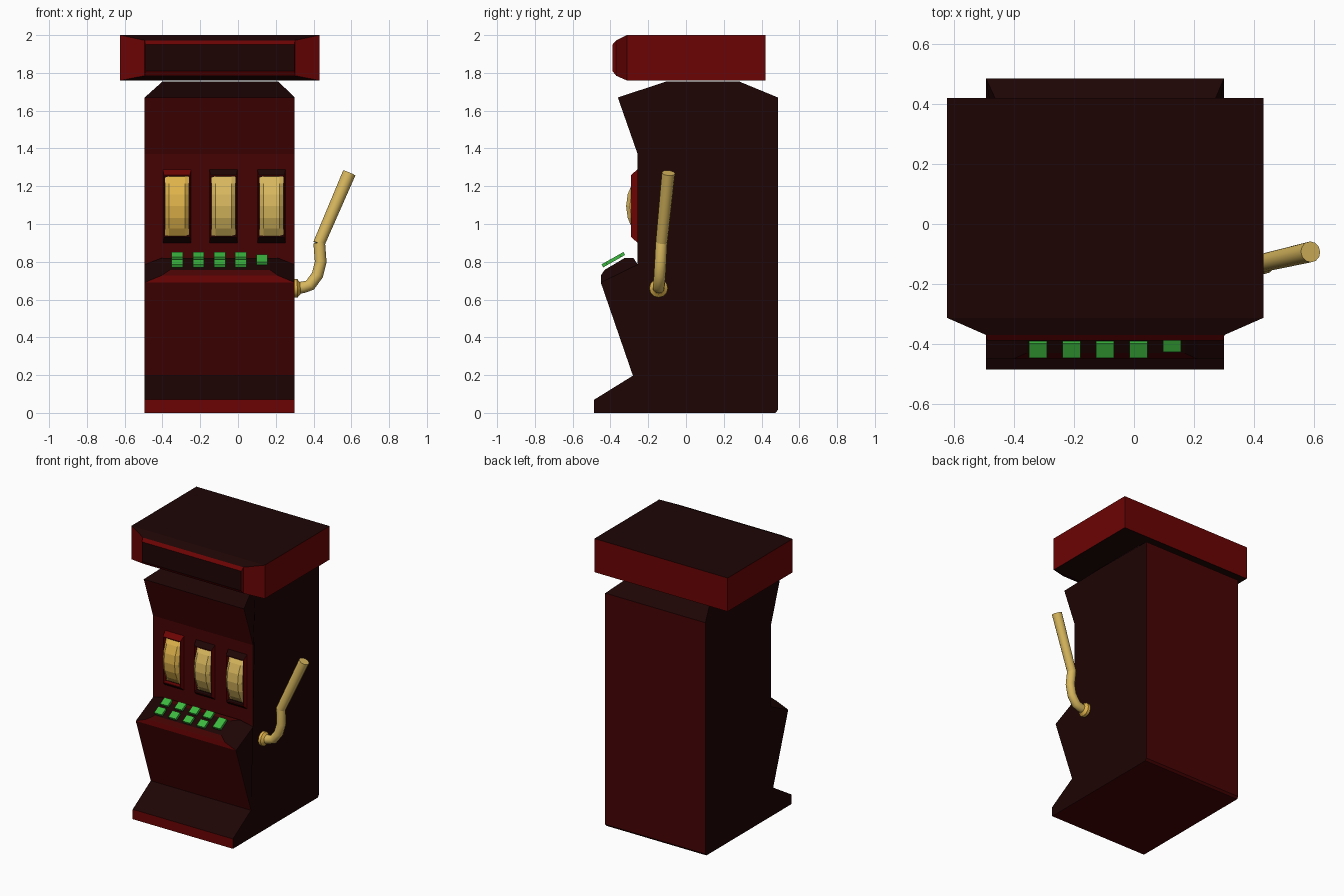
import bpy, bmesh, math
from mathutils import Vector, Matrix

if "Cube" in bpy.data.objects:
    bpy.data.objects.remove(bpy.data.objects["Cube"])


def mat(name, rgb):
    m = bpy.data.materials.new(name)
    m.diffuse_color = (*rgb, 1)
    m.use_nodes = True
    m.node_tree.nodes["Principled BSDF"].inputs["Base Color"].default_value = m.diffuse_color
    return m


BRIGHT = mat("bright red", (0.148, 0.001, 0.001))
MID = mat("deep red", (0.062, 0.0008, 0.0008))
DARK = mat("dark maroon", (0.0125, 0.0012, 0.0012))
GOLD = mat("gold", (0.74, 0.45, 0.07))
PALE = mat("pale gold", (0.68, 0.47, 0.11))
GREEN = mat("green", (0.045, 0.48, 0.05))


def loft(name, rings, mats, rule=None):
    """Closed solid through rings of points; rule(normal, centre) picks a material."""
    bm = bmesh.new()
    vs = [[bm.verts.new(p) for p in r] for r in rings]
    n = len(rings[0])
    for a, b in zip(vs, vs[1:]):
        for i in range(n):
            bm.faces.new((a[i], a[(i + 1) % n], b[(i + 1) % n], b[i]))
    bm.faces.new(vs[0])
    bm.faces.new(vs[-1])
    bmesh.ops.recalc_face_normals(bm, faces=bm.faces)
    if rule:
        for f in bm.faces:
            f.material_index = rule(f.normal, f.calc_center_median())
    me = bpy.data.meshes.new(name)
    bm.to_mesh(me)
    bm.free()
    for m in mats:
        me.materials.append(m)
    ob = bpy.data.objects.new(name, me)
    bpy.context.collection.objects.link(ob)
    return ob


def rect(x0, x1, z0, z1, y):
    return [(x0, y, z0), (x1, y, z0), (x1, y, z1), (x0, y, z1)]


# Cabinet: side profile swept across x, with a hipped top
X0, X1 = -0.494, 0.3
profile = [(-0.486, 0), (-0.486, 0.07), (-0.281, 0.197), (-0.451, 0.69), (-0.256, 0.785),
           (-0.256, 1.37), (-0.361, 1.67), (-0.102, 1.755), (0.28, 1.755),
           (0.486, 1.67), (0.486, 0.015), (0.474, 0)]


def side(x, inset):
    return [(x + (inset if z > 1.7 else 0), y, z) for y, z in profile]


def cabinet_rule(n, c):
    if abs(n.x) > 0.3 or n.z > 0.5:
        return 2
    return 0 if c.z < 0.08 and n.y < -0.9 else 1


loft("cabinet", [side(X0, 0.095), side(X1, -0.087)], [BRIGHT, MID, DARK], cabinet_rule)

# Header box with a stepped front and a dark sign panel
loft("header", [rect(-0.624, 0.432, 1.76, 2.0, 0.42),
                rect(-0.624, 0.432, 1.76, 2.0, -0.313),
                rect(-0.494, 0.302, 1.785, 1.972, -0.37),
                rect(-0.49, 0.298, 1.81, 1.95, -0.389)],
     [BRIGHT, DARK],
     lambda n, c: 1 if (abs(n.z) > 0.5 and c.y > -0.36) or c.y < -0.385 else 0)


# Button console: two stepped frames on the slope, dark ends and panel
def slope_rect(x0, x1, front, back):
    return [(x0, *front), (x1, *front), (x1, *back), (x0, *back)]


def console_rule(n, c):
    if n.y < -0.8 and c.z < 0.73:
        return 0
    return 2 if abs(n.x) > 0.2 or (n.z > 0.8 and n.y < -0.4) else 1


loft("console", [slope_rect(X0, X1, (-0.451, 0.69), (-0.256, 0.785)),
                 slope_rect(-0.405, 0.212, (-0.451, 0.727), (-0.278, 0.82)),
                 slope_rect(-0.36, 0.17, (-0.431, 0.757), (-0.325, 0.82))],
     [BRIGHT, MID, DARK], console_rule)

# Reel windows and reels with bevelled rims
ZC, R, YC = 1.095, 0.24, -0.077
ANGLES = [math.radians(a) for a in (-41, -30, -15, 0, 15, 30, 41)]
for i, xc in enumerate((-0.323, -0.077, 0.177)):
    def window(w, h, y):
        return rect(xc - w, xc + w, ZC - h, ZC + h, y)

    def frame_rule(n, c, left=(i == 0)):
        if n.y < -0.95 and c.y > -0.28:
            return 1
        return 1 if n.z < -0.3 or (n.z > 0.3 and not left) else 0

    loft(f"window_frame_{i + 1}", [window(0.076, 0.2, -0.25), window(0.069, 0.165, -0.29),
                                   window(0.066, 0.16, -0.29), window(0.066, 0.16, -0.258)],
         [BRIGHT, DARK], frame_rule)

    def reel_ring(x, r):
        arc = [(x, min(YC - r * math.cos(a), -0.256), ZC + R * math.sin(a)) for a in ANGLES]
        return arc + [(x, -0.25, arc[-1][2]), (x, -0.25, arc[0][2])]

    loft(f"reel_{i + 1}", [reel_ring(xc + dx, r) for dx, r in
                           ((-0.064, R - 0.02), (-0.042, R), (0.042, R), (0.064, R - 0.02))],
         [GOLD if i == 0 else PALE])

# Buttons: two rows of four and one larger one, tilted with the console
TILT = Matrix.Rotation(math.radians(29.5), 3, 'X')


def button(name, x, along, length):
    origin = Vector((x, -0.385, 0.811))
    rings = [[origin + TILT @ Vector((sx * 0.03, along + sy * length / 2, h))
              for sx, sy in ((-1, -1), (1, -1), (1, 1), (-1, 1))] for h in (-0.009, 0.009)]
    loft(name, rings, [GREEN])


for col in range(4):
    x = -0.321 + col * 0.112
    button(f"button_back_{col + 1}", x, 0.039, 0.055)
    button(f"button_front_{col + 1}", x, -0.039, 0.055)
button("button_large", 0.127, 0, 0.085)


# Pull lever: tubes along a bent path
def tube(name, path, radii, m, sides=12):
    pts = [Vector(p) for p in path]
    rings = []
    for i, p in enumerate(pts):
        d = (pts[min(i + 1, len(pts) - 1)] - pts[max(i - 1, 0)]).normalized()
        u = Vector((0, 1, 0))
        u = (u - d * u.dot(d)).normalized()
        v = d.cross(u)
        rings.append([p + radii[i] * (u * math.cos(t) + v * math.sin(t))
                      for t in (2 * math.pi * k / sides for k in range(sides))])
    ob = loft(name, rings, [m])
    bpy.context.view_layer.objects.active = ob
    ob.select_set(True)
    bpy.ops.object.shade_smooth_by_angle(angle=math.radians(35))
    ob.select_set(False)


tube("lever_mount", [(0.295, -0.145, 0.66), (0.314, -0.145, 0.66), (0.33, -0.145, 0.661)],
     [0.05, 0.049, 0.031], GOLD)
tube("lever_arm", [(0.32, -0.145, 0.662), (0.345, -0.145, 0.665), (0.381, -0.143, 0.676),
                   (0.42, -0.139, 0.729), (0.438, -0.135, 0.80), (0.43, -0.13, 0.9)],
     [0.031] * 6, PALE)
tube("lever_handle", [(0.428, -0.13, 0.895), (0.589, -0.093, 1.27)], [0.031, 0.035], PALE)
